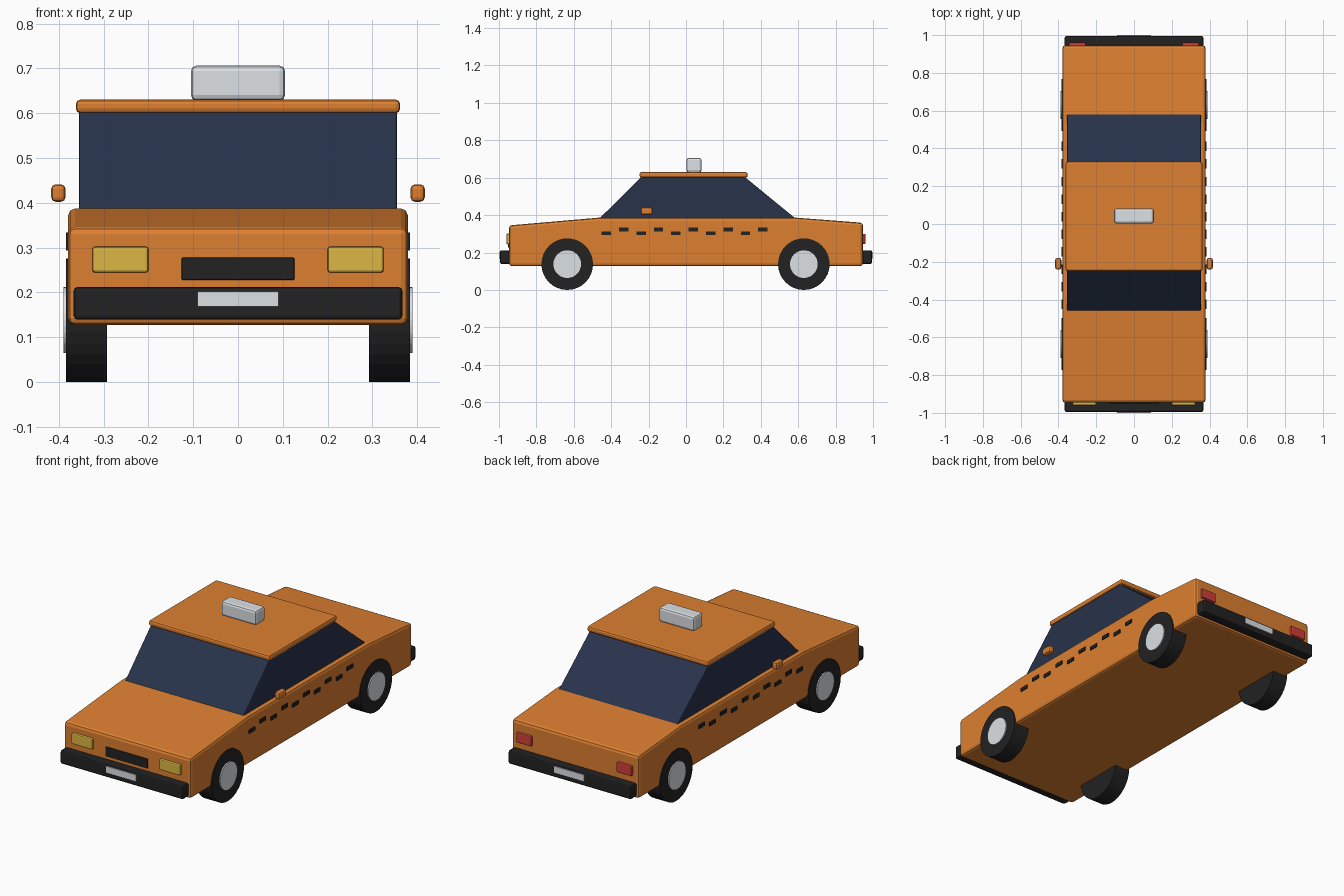
import bpy
import bmesh
import math
from mathutils import Matrix

old = bpy.data.objects.get("Cube")
if old:
    bpy.data.objects.remove(old, do_unlink=True)


def material(name, r, g, b):
    mat = bpy.data.materials.new(name)
    mat.use_nodes = True
    mat.diffuse_color = (r, g, b, 1)
    bsdf = mat.node_tree.nodes["Principled BSDF"]
    bsdf.inputs["Base Color"].default_value = (r, g, b, 1)
    bsdf.inputs["Roughness"].default_value = 0.6
    return mat


orange = material("orange paint", 0.73, 0.215, 0.03)
glass = material("dark blue glass", 0.021, 0.033, 0.07)
black = material("black rubber", 0.016, 0.016, 0.016)
white = material("pale grey", 0.72, 0.75, 0.78)
yellow = material("yellow lamp", 0.72, 0.47, 0.055)
red = material("red lamp", 0.65, 0.05, 0.04)


def finish(name, bm, mat, bevel=0, segments=2):
    bmesh.ops.recalc_face_normals(bm, faces=bm.faces[:])
    mesh = bpy.data.meshes.new(name)
    bm.to_mesh(mesh)
    bm.free()
    mesh.materials.append(mat)
    obj = bpy.data.objects.new(name, mesh)
    bpy.context.collection.objects.link(obj)
    if bevel:
        mod = obj.modifiers.new("Rounded edges", "BEVEL")
        mod.width = bevel
        mod.segments = segments
    return obj


def box(name, xs, ys, zs, mat, bevel=0):
    """Box between the given pairs of limits."""
    bm = bmesh.new()
    bmesh.ops.create_cube(bm, size=1)
    for v in bm.verts:
        v.co = [sum(lim) / 2 + c * (lim[1] - lim[0])
                for c, lim in zip(v.co, (xs, ys, zs))]
    return finish(name, bm, mat, bevel)


def side_profile(name, points, half_width, mat, bevel):
    """Side outline in (y, z), extruded across the width."""
    bm = bmesh.new()
    face = bm.faces.new([bm.verts.new((-half_width, y, z)) for y, z in points])
    new = bmesh.ops.extrude_face_region(bm, geom=[face])["geom"]
    moved = [v for v in new if isinstance(v, bmesh.types.BMVert)]
    bmesh.ops.translate(bm, verts=moved, vec=(2 * half_width, 0, 0))
    return finish(name, bm, mat, bevel)


def disc(name, x_in, x_out, y, z, radius, mat):
    """Cylinder lying along the x axis."""
    bm = bmesh.new()
    place = (Matrix.Translation(((x_in + x_out) / 2, y, z))
             @ Matrix.Rotation(math.pi / 2, 4, "Y"))
    bmesh.ops.create_cone(bm, cap_ends=True, segments=32, radius1=radius,
                          radius2=radius, depth=abs(x_out - x_in), matrix=place)
    return finish(name, bm, mat)


# Body, cabin and roof
side_profile("body", [(-0.946, 0.127), (0.946, 0.127), (0.946, 0.359),
                      (0.58, 0.387), (-0.46, 0.387), (-0.946, 0.345)],
             0.379, orange, 0.015)
side_profile("cabin_glass", [(-0.475, 0.37), (0.6, 0.37), (0.31, 0.607),
                             (-0.235, 0.607)], 0.355, glass, 0.006)
box("roof", (-0.362, 0.362), (-0.248, 0.33), (0.6, 0.63), orange, 0.01)
box("roof_sign", (-0.105, 0.105), (0.003, 0.083), (0.628, 0.706), white, 0.012)

# Bumpers and blank number plates at both ends
for end, s in (("front", -1), ("rear", 1)):
    box(end + "_bumper", (-0.367, 0.367), sorted((s * 0.94, s * 0.995)),
        (0.139, 0.212), black, 0.009)
    box(end + "_plate", (-0.09, 0.09), sorted((s * 0.992, s)),
        (0.168, 0.202), white)

box("grille", (-0.126, 0.126), (-0.953, -0.93), (0.227, 0.278), black, 0.004)

# Parts repeated on both sides
for side, s in (("left", 1), ("right", -1)):
    box(side + "_headlight", sorted((s * 0.2, s * 0.325)), (-0.96, -0.93),
        (0.244, 0.302), yellow, 0.006)
    box(side + "_tail_light", sorted((s * 0.254, s * 0.345)), (0.93, 0.96),
        (0.246, 0.3), red, 0.006)
    box(side + "_mirror", sorted((s * 0.385, s * 0.417)), (-0.241, -0.18),
        (0.402, 0.441), orange, 0.01)
    for end, y in (("front", -0.635), ("rear", 0.63)):
        disc(f"{end}_{side}_tyre", s * 0.292, s * 0.384, y, 0.138, 0.138, black)
        disc(f"{end}_{side}_hub", s * 0.37, s * 0.39, y, 0.138, 0.074, white)
    # Two staggered rows of checks along the doors
    for i in range(10):
        y = -0.426 + i * 0.093
        z = 0.293 + 0.02 * (i % 2)
        box(f"{side}_check_{i + 1}", sorted((s * 0.376, s * 0.384)),
            (y - 0.025, y + 0.025), (z, z + 0.02), black)
